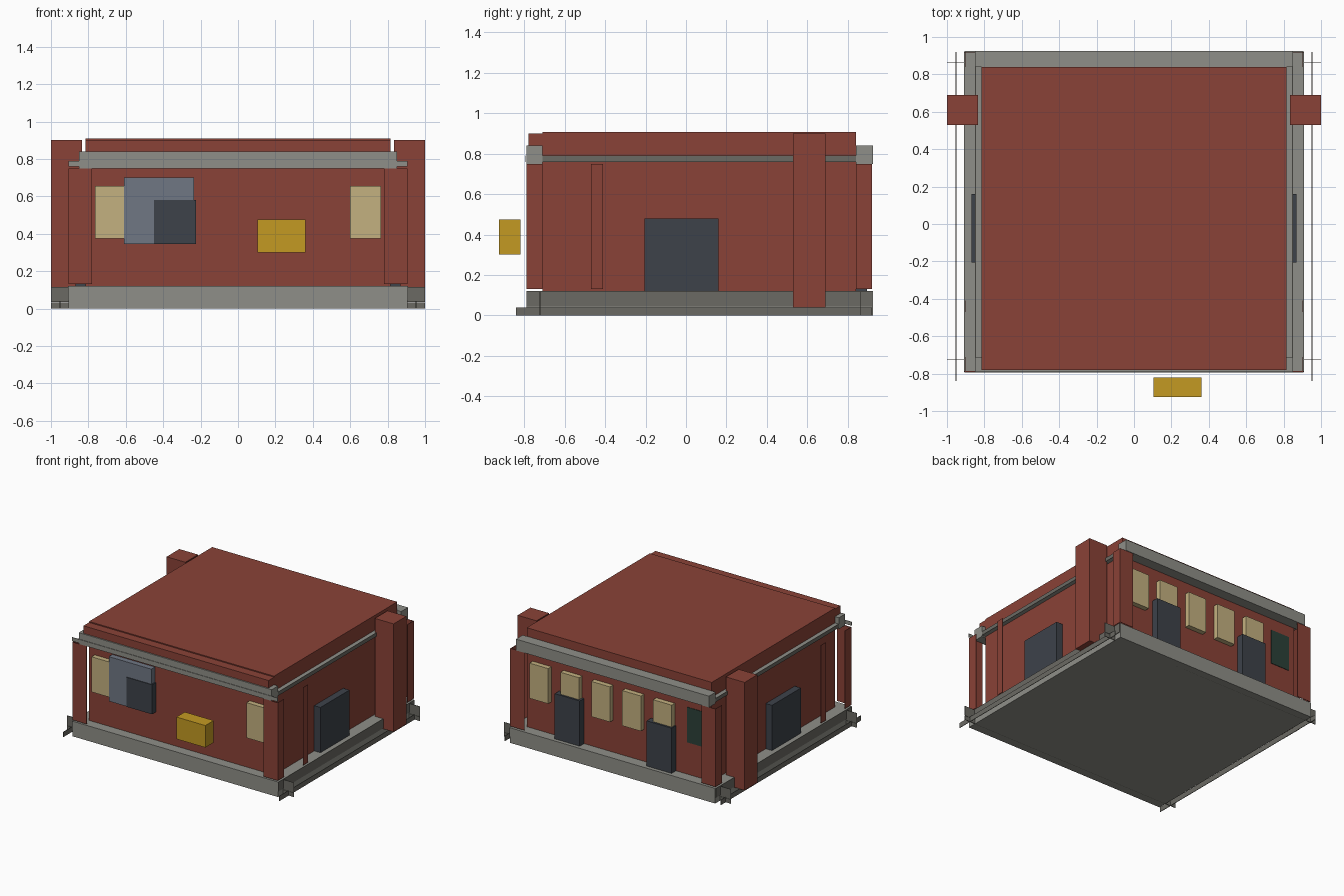
import bpy
import bmesh

cube = bpy.data.objects.get("Cube")
if cube:
    bpy.data.objects.remove(cube, do_unlink=True)


def material(name, rgb):
    """Make a flat material from an 8-bit display colour."""
    lin = [((c / 255 + 0.055) / 1.055) ** 2.4 for c in rgb]
    m = bpy.data.materials.new(name)
    m.use_nodes = True
    m.diffuse_color = (*lin, 1)
    bsdf = next(n for n in m.node_tree.nodes if n.type == 'BSDF_PRINCIPLED')
    bsdf.inputs["Base Color"].default_value = (*lin, 1)
    return m


brick = material("brick_red", (138, 66, 55))
stone = material("light_stone", (143, 143, 136))
dark_stone = material("dark_stone", (107, 106, 99))
cream = material("cream_glass", (196, 177, 128))
slate = material("dark_slate", (61, 66, 74))
blue = material("blue_grey", (112, 119, 132))
gold = material("gold", (196, 154, 34))
green = material("dark_green", (43, 64, 56))


def box(name, mat, xs, ys, zs):
    """Box from its lower and upper limits on each axis."""
    bm = bmesh.new()
    bmesh.ops.create_cube(bm, size=1)
    for v in bm.verts:
        for i, (lo, hi) in enumerate((xs, ys, zs)):
            v.co[i] = lo if v.co[i] < 0 else hi
    mesh = bpy.data.meshes.new(name)
    bm.to_mesh(mesh)
    bm.free()
    mesh.materials.append(mat)
    obj = bpy.data.objects.new(name, mesh)
    bpy.context.collection.objects.link(obj)
    return obj


def pair(name, mat, xs, ys, zs):
    """The same box on both sides of the building."""
    box("left_" + name, mat, xs, ys, zs)
    box("right_" + name, mat, (-xs[1], -xs[0]), ys, zs)


T = 0.004  # thickness of trim plates
FRONT, BACK, SIDE = -0.71, 0.84, 0.815

# Main masses
box("plinth", stone, (-0.905, 0.905), (-0.79, 0.925), (0, 0.12))
box("walls", brick, (-SIDE, SIDE), (FRONT, BACK), (0.12, 0.84))
box("roof", brick, (-SIDE, SIDE), (FRONT, BACK), (0.84, 0.908))
box("front_parapet", brick, (-SIDE, SIDE), (-0.78, FRONT), (0.84, 0.9))

# Cornices
box("front_cornice", stone, (-0.85, 0.85), (-0.79, FRONT), (0.75, 0.84))
box("back_cornice", stone, (-0.85, 0.85), (BACK, 0.925), (0.75, 0.84))
box("front_band", stone, (-0.905, 0.905), (-0.795, -0.795 + T), (0.76, 0.79))
pair("side_cornice", stone, (SIDE, 0.845), (-0.735, 0.86), (0.76, 0.79))
pair("side_band", dark_stone, (0.845, 0.845 + T), (-0.735, 0.86), (0.76, 0.79))

# Base trim plates that run past the corners
pair("plinth_face", dark_stone, (0.905, 0.905 + T), (-0.79, 0.92), (0.045, 0.12))
pair("base_strip", dark_stone, (0.95, 0.95 + T), (-0.84, 0.92), (0, 0.04))
for label, y in (("front", -0.725), ("back", 0.86)):
    box(label + "_base_trim", dark_stone, (-1, 1), (y, y + T), (0.035, 0.115))
    box(label + "_foot_trim", dark_stone, (-1, 1), (y, y + T), (0, 0.033))

# Corner posts as thin plates, side pilasters and chimneys
for label, y, ys in (("front", -0.79, (-0.79, FRONT)), ("back", 0.916, (BACK, 0.92))):
    pair(label + "_corner_face", brick, (0.78, 0.905), (y, y + T), (0.13, 0.75))
    pair(label + "_corner_side", brick, (0.9, 0.9 + T), ys, (0.13, 0.75))
pair("pilaster", brick, (0.9, 0.9 + T), (-0.47, -0.41), (0.13, 0.75))
pair("chimney", brick, (0.835, 1), (0.53, 0.69), (0.04, 0.9))

# Doors
pair("side_door", slate, (SIDE, 0.87), (-0.205, 0.16), (0.12, 0.48))
for label, x in (("left", 0.42), ("right", -0.39)):
    box(label + "_back_door", slate, (x - 0.11, x + 0.11), (BACK, 0.895), (0.12, 0.48))

# Windows, with a green panel in the last bay at the back
HALF, HEIGHT = 0.082, (0.375, 0.655)
pair("front_window", cream, (0.6, 0.765), (-0.75, FRONT), HEIGHT)
for i in range(5):
    x = 0.68 - 0.272 * i
    box(f"back_window_{i + 1}", cream, (x - HALF, x + HALF), (BACK, 0.88), HEIGHT)
box("green_panel", green, (-0.68 - HALF, -0.68 + HALF), (BACK, BACK + T), HEIGHT)

# Front entrance bay and hanging sign box
box("entrance_bay", blue, (-0.61, -0.235), (-0.755, FRONT), (0.345, 0.7))
box("entrance_opening", slate, (-0.45, -0.225), (-0.76, FRONT), (0.345, 0.58))
box("sign_box", gold, (0.105, 0.36), (-0.925, -0.82), (0.3, 0.475))
